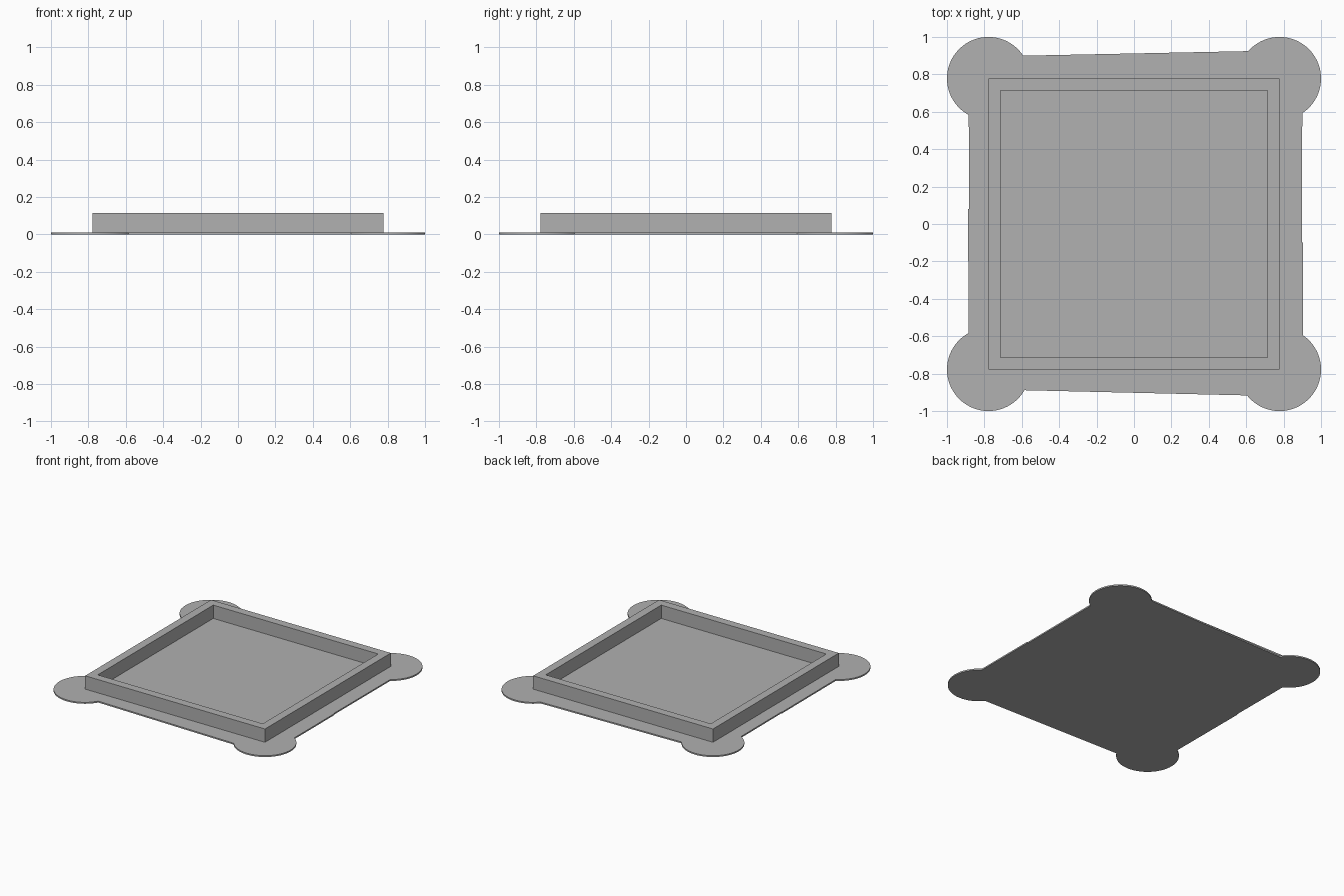
import bpy
import bmesh
from math import atan2, cos, sin, tau

cube = bpy.data.objects.get("Cube")
if cube:
    bpy.data.objects.remove(cube, do_unlink=True)

grey = bpy.data.materials.new("plain grey")
grey.use_nodes = True
colour = (0.44, 0.44, 0.44, 1)
grey.diffuse_color = colour
grey.node_tree.nodes["Principled BSDF"].inputs["Base Color"].default_value = colour

BASE_TOP, WALL_TOP = 0.011, 0.115
WALL_OUT, WALL_IN = 0.777, 0.713
EAR_CENTRE, EAR_RADIUS, EAR_STEPS = 0.778, 0.222, 44


def make_object(name, bm):
    bmesh.ops.recalc_face_normals(bm, faces=bm.faces)
    mesh = bpy.data.meshes.new(name)
    bm.to_mesh(mesh)
    bm.free()
    mesh.materials.append(grey)
    obj = bpy.data.objects.new(name, mesh)
    bpy.context.collection.objects.link(obj)
    return obj


def extrude_up(bm, faces, height):
    result = bmesh.ops.extrude_face_region(bm, geom=faces, use_keep_orig=True)
    verts = [v for v in result["geom"] if isinstance(v, bmesh.types.BMVert)]
    bmesh.ops.translate(bm, verts=verts, vec=(0, 0, height))


def ear_arc(sx, sy, start, end):
    """Outer arc of a corner ear, anticlockwise between two points on its rim."""
    cx, cy = sx * EAR_CENTRE, sy * EAR_CENTRE
    a = atan2(start[1] - cy, start[0] - cx)
    sweep = (atan2(end[1] - cy, end[0] - cx) - a) % tau
    angles = [a + sweep * i / EAR_STEPS for i in range(EAR_STEPS + 1)]
    return [(cx + EAR_RADIUS * cos(t), cy + EAR_RADIUS * sin(t)) for t in angles]


# Thin brim: round corner ears joined by slightly uneven edges
outline = ear_arc(1, 1, (0.898, 0.595), (0.61, 0.925))
outline += ear_arc(-1, 1, (-0.592, 0.9), (-0.882, 0.586))
outline += [(-0.882, 0.08), (-0.887, 0.08)]
outline += ear_arc(-1, -1, (-0.887, -0.58), (-0.592, -0.885))
outline += ear_arc(1, -1, (0.61, -0.912), (0.904, -0.595))
outline += [(0.904, -0.1), (0.898, -0.1)]
bm = bmesh.new()
face = bm.faces.new([bm.verts.new((x, y, 0)) for x, y in outline])
extrude_up(bm, [face], BASE_TOP)
brim = make_object("base_brim", bm)

# Square wall standing on the brim
bm = bmesh.new()
corners = [(1, 1), (-1, 1), (-1, -1), (1, -1)]
foot = BASE_TOP / 2
outer, inner = [[bm.verts.new((x * r, y * r, foot)) for x, y in corners]
                for r in (WALL_OUT, WALL_IN)]
ring = []
for i in range(4):
    j = (i + 1) % 4
    ring.append(bm.faces.new((outer[i], outer[j], inner[j], inner[i])))
extrude_up(bm, ring, WALL_TOP - foot)
make_object("square_wall", bm)

# Smooth the round ears while keeping the rims crisp
bpy.ops.object.select_all(action="DESELECT")
brim.select_set(True)
bpy.context.view_layer.objects.active = brim
bpy.ops.object.shade_smooth_by_angle()
